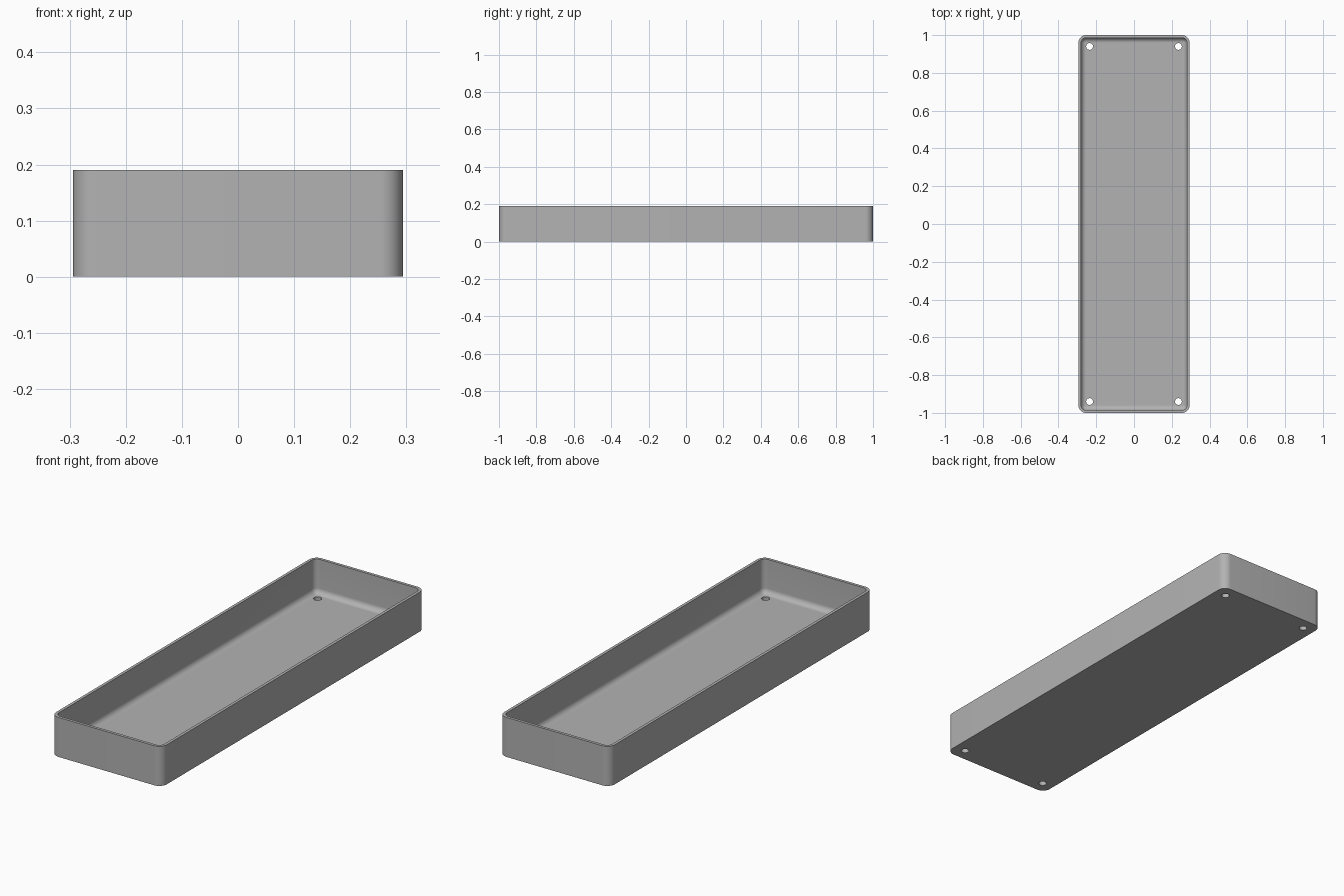
import bpy, bmesh, math

if "Cube" in bpy.data.objects:
    bpy.data.objects.remove(bpy.data.objects["Cube"])

HALF_X, HALF_Y, HEIGHT = 0.294, 1.0, 0.19
CORNER, WALL, FLOOR, FILLET = 0.04, 0.014, 0.025, 0.026
STEPS = 10

grey = bpy.data.materials.new("plain grey")
grey.use_nodes = True
grey.diffuse_color = (0.45, 0.45, 0.45, 1)
grey.node_tree.nodes["Principled BSDF"].inputs["Base Color"].default_value = (0.45, 0.45, 0.45, 1)


def ring(bm, inset, z):
    """Rounded rectangle, inset from the outer wall, at height z."""
    r = max(CORNER - inset, 0.0005)
    cx, cy = HALF_X - inset - r, HALF_Y - inset - r
    verts = []
    for quarter, (sx, sy) in enumerate(((1, 1), (-1, 1), (-1, -1), (1, -1))):
        for i in range(STEPS + 1):
            a = math.pi / 2 * (quarter + i / STEPS)
            verts.append(bm.verts.new((sx * cx + r * math.cos(a), sy * cy + r * math.sin(a), z)))
    return verts


# Wall section: outside base, rim, inner wall, then the rounded join to the floor
section = [(0, 0), (0, HEIGHT), (WALL, HEIGHT)]
for i in range(STEPS + 1):
    a = math.pi / 2 * i / STEPS
    section.append((WALL + FILLET * (1 - math.cos(a)), FLOOR + FILLET * (1 - math.sin(a))))

bm = bmesh.new()
rings = [ring(bm, inset, z) for inset, z in section]
for lower, upper in zip(rings, rings[1:]):
    for i in range(len(lower)):
        j = (i + 1) % len(lower)
        bm.faces.new((lower[i], lower[j], upper[j], upper[i]))
bm.faces.new(rings[0][::-1])
bm.faces.new(rings[-1])
bmesh.ops.recalc_face_normals(bm, faces=bm.faces)
mesh = bpy.data.meshes.new("tray")
bm.to_mesh(mesh)
bm.free()
mesh.materials.append(grey)
tray = bpy.data.objects.new("tray", mesh)
bpy.context.collection.objects.link(tray)

# Screw holes through the floor, one in each corner
for sx in (-1, 1):
    for sy in (-1, 1):
        bpy.ops.mesh.primitive_cylinder_add(vertices=32, radius=0.018, depth=0.2,
                                            location=(sx * 0.235, sy * 0.94, 0))
        cutter = bpy.context.object
        cutter.name = "hole_cutter"
        cutter.hide_render = True
        cutter.data.materials.append(grey)
        cut = tray.modifiers.new("hole", 'BOOLEAN')
        cut.operation = 'DIFFERENCE'
        cut.solver = 'EXACT'
        cut.object = cutter
        bpy.context.view_layer.objects.active = tray
        bpy.ops.object.modifier_apply(modifier=cut.name)
        bpy.data.objects.remove(cutter)

bpy.ops.object.select_all(action='DESELECT')
tray.select_set(True)
bpy.context.view_layer.objects.active = tray
bpy.ops.object.shade_smooth_by_angle(angle=math.radians(30))
